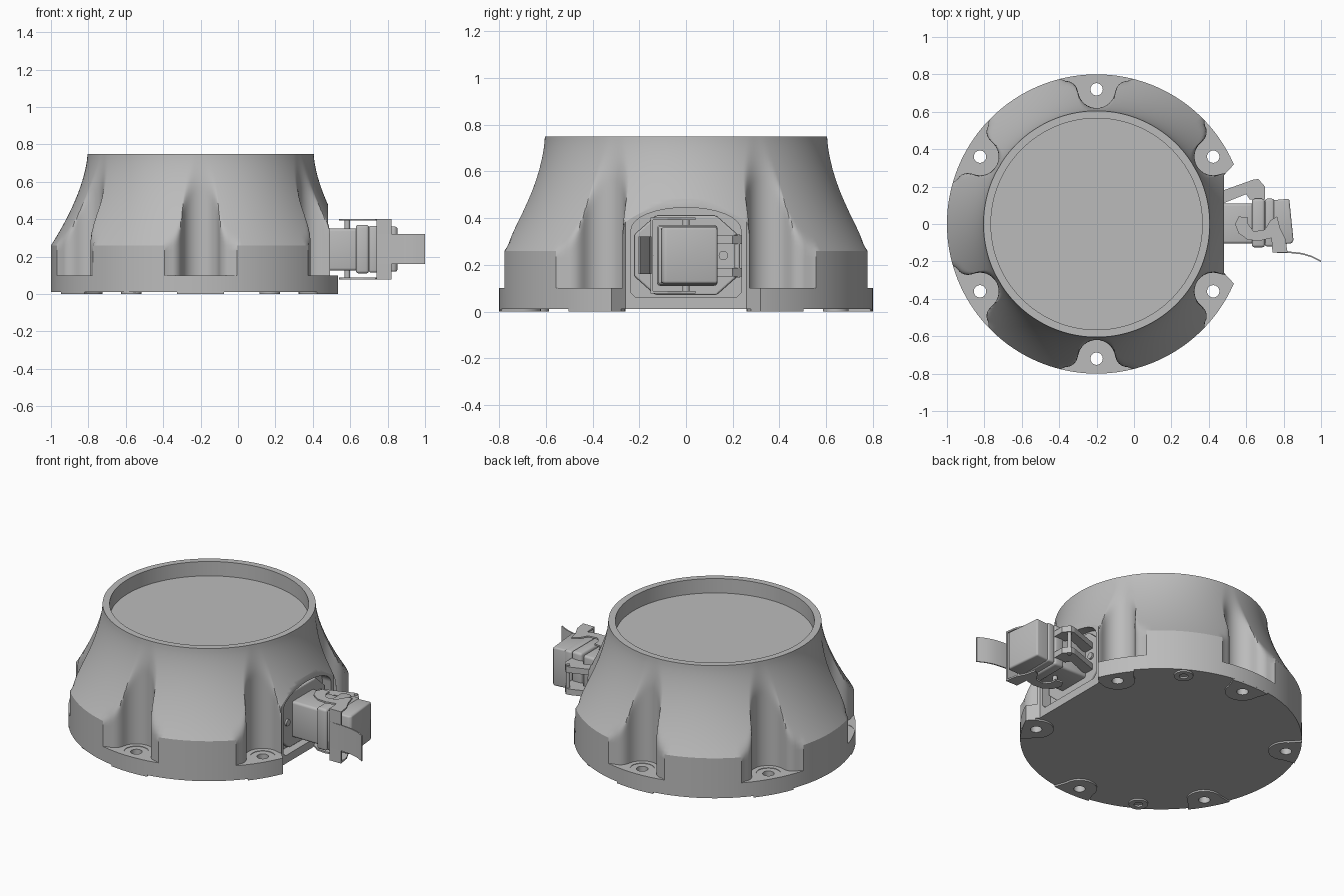
import bpy, bmesh
from math import sin, cos, pi, radians, atan2, hypot
from mathutils import Vector, Matrix

cube = bpy.data.objects.get("Cube")
if cube:
    bpy.data.objects.remove(cube, do_unlink=True)

GREY = (0.5, 0.5, 0.5, 1.0)
mat = bpy.data.materials.new("light grey metal")
mat.use_nodes = True
mat.diffuse_color = GREY
mat.node_tree.nodes["Principled BSDF"].inputs["Base Color"].default_value = GREY

CX = -0.2                       # axis of the round housing
BOLTS = [radians(30 + 60 * k) for k in range(6)]


def finish(name, bm):
    bmesh.ops.recalc_face_normals(bm, faces=bm.faces)
    mesh = bpy.data.meshes.new(name)
    bm.to_mesh(mesh)
    bm.free()
    mesh.materials.append(mat)
    ob = bpy.data.objects.new(name, mesh)
    bpy.context.collection.objects.link(ob)
    return ob


def add_prism(bm, pts, lo, hi, axis="Z"):
    put = (lambda p, h: (p[0], p[1], h)) if axis == "Z" else (lambda p, h: (h, p[0], p[1]))
    low, high = [[bm.verts.new(put(p, h)) for p in pts] for h in (lo, hi)]
    n = len(pts)
    bm.faces.new(low[::-1])
    bm.faces.new(high)
    for i in range(n):
        j = (i + 1) % n
        bm.faces.new((low[i], low[j], high[j], high[i]))


def prism(name, pts, lo, hi, axis="Z", bevel=0):
    bm = bmesh.new()
    add_prism(bm, pts, lo, hi, axis)
    bmesh.ops.recalc_face_normals(bm, faces=bm.faces)
    if bevel:
        bmesh.ops.bevel(bm, geom=bm.edges[:], offset=bevel, segments=3,
                        profile=0.5, affect="EDGES", clamp_overlap=True)
    return finish(name, bm)


def box(name, x, y, z, bevel=0):
    return prism(name, [(x[0], y[0]), (x[1], y[0]), (x[1], y[1]), (x[0], y[1])], *z, bevel=bevel)


def circle(cx, cy, r, n=32):
    return [(cx + r * cos(2 * pi * i / n), cy + r * sin(2 * pi * i / n)) for i in range(n)]


def polar(r, a):
    return CX + r * cos(a), r * sin(a)


def cut(ob, cutter):
    cutter.hide_render = True
    mod = ob.modifiers.new("cut", "BOOLEAN")
    mod.operation, mod.solver, mod.object = "DIFFERENCE", "EXACT", cutter
    bpy.context.view_layer.objects.active = ob
    bpy.ops.object.modifier_apply(modifier=mod.name)
    bpy.data.objects.remove(cutter, do_unlink=True)


def smooth(ob, angle=30):
    bpy.ops.object.select_all(action="DESELECT")
    ob.select_set(True)
    bpy.context.view_layer.objects.active = ob
    bpy.ops.object.shade_smooth_by_angle(angle=radians(angle))


# Outline of the housing: a round pocket with flared lips at each bolt
half = [(0.72 - 0.1 * cos(a), 0.1 * sin(a)) for a in [radians(10 * i) for i in range(9)]]
half += [(0.70 + 0.065 * sin(a), 0.165 - 0.065 * cos(a)) for a in [radians(15 * i) for i in range(1, 7)]]
half = [(atan2(v, u), hypot(u, v)) for u, v in half]
outline = []
for c in BOLTS:
    outline += [(c - a, r) for a, r in half[:0:-1]] + [(c + a, r) for a, r in half]
    outline += [(c + radians(14 + 2 * i), 0.86) for i in range(17)]


def flare(z):
    return 0.605 + 0.195 * min(1, (0.75 - z) / 0.49) ** 1.6


def soft_min(a, b, k=0.025):
    h = max(k - abs(a - b), 0) / k
    return min(a, b) - h * h * k / 4


# Housing: foot, scalloped flare, rim and recessed lid
rows = [(0.01, lambda r: 0.8), (0.1, lambda r: 0.8)]
levels = [0.1, 0.23, 0.26] + [0.26 + 0.49 * i / 24 for i in range(1, 25)]
rows += [(z, lambda r, z=z: soft_min(r, flare(z))) for z in levels]
rows += [(0.75, lambda r: 0.565), (0.66, lambda r: 0.565)]
bm = bmesh.new()
rings = [[bm.verts.new((*polar(f(r), a), z)) for a, r in outline] for z, f in rows]
n = len(outline)
for lo, hi in zip(rings, rings[1:]):
    for i in range(n):
        j = (i + 1) % n
        bm.faces.new((lo[i], lo[j], hi[j], hi[i]))
bm.faces.new(rings[0][::-1])
bm.faces.new(rings[-1])
bmesh.ops.remove_doubles(bm, verts=bm.verts[:], dist=0.0004)
housing = finish("housing", bm)

# Flat side and arched pocket for the connector
cut(housing, prism("flat_cutter", [(0.48, -0.26), (0.54, -0.325), (1, -0.325),
                                   (1, 0.325), (0.54, 0.325), (0.48, 0.26)], -0.1, 0.7))
arch = [(-0.215, 0.06), (0.215, 0.06), (0.235, 0.08)]
arch += [(0.235 * cos(a), 0.35 + 0.095 * sin(a)) for a in [pi * i / 16 for i in range(17)]]
arch += [(-0.235, 0.08)]
cut(housing, prism("pocket_cutter", arch, 0.42, 0.7, "X"))


# Bolt holes with shallow spot faces
def hole_cutter():
    bm = bmesh.new()
    for a in BOLTS:
        add_prism(bm, circle(*polar(0.72, a), 0.033), -0.1, 0.2)
    return finish("hole_cutter", bm)


def spot_cutter():
    bm = bmesh.new()
    for a in BOLTS:
        add_prism(bm, circle(*polar(0.72, a), 0.07), 0.097, 0.13)
    return finish("spot_cutter", bm)


cut(housing, spot_cutter())
cut(housing, hole_cutter())
smooth(housing)

# Pads under the foot
bm = bmesh.new()
for c in BOLTS:
    pts = [(0.72 - 0.1 * cos(radians(t)), 0.1 * sin(radians(t))) for t in range(-90, 91, 15)]
    pts += [(0.8 * cos(radians(t)), 0.8 * sin(radians(t))) for t in range(9, -10, -3)]
    add_prism(bm, [polar(hypot(u, v), c + atan2(v, u)) for u, v in pts], 0, 0.012)
bolt_pads = finish("bolt_pads", bm)
cut(bolt_pads, hole_cutter())
cut(bolt_pads, prism("pad_trim", [(0.48, -0.26), (0.54, -0.325), (1, -0.325),
                                  (1, 0.325), (0.54, 0.325), (0.48, 0.26)], -0.1, 0.7))
smooth(bolt_pads)
for k, deg in enumerate((60, 240)):
    pad = prism(f"locating_pad_{k + 1}", circle(*polar(0.74, radians(deg)), 0.055), 0, 0.012)
    cut(pad, prism("pin_cutter", circle(*polar(0.74, radians(deg)), 0.025), -0.1, 0.1))
    smooth(pad)

# Connector socket: mounting plate, screws, neck and collar
plate = [(0.13, 0.07), (0.22, 0.15), (0.22, 0.33), (0.13, 0.41)]
prism("mounting_plate", plate + [(-y, z) for y, z in plate[::-1]], 0.415, 0.45, "X", 0.008)
for s, side in ((1, "left"), (-1, "right")):
    smooth(prism(f"plate_screw_{side}", circle(s * 0.16, 0.24, 0.02, 20), 0.44, 0.462, "X"))
smooth(box("socket_neck", (0.42, 0.65), (-0.105, 0.11), (0.125, 0.35), 0.015))
smooth(box("socket_collar", (0.63, 0.70), (-0.125, 0.135), (0.11, 0.37), 0.015))
smooth(prism("pivot_pin", circle(0.585, 0, 0.015, 20), 0.078, 0.402))

# Protective hood
smooth(prism("hood", [(0.66, -0.11), (0.84, -0.105), (0.853, -0.09), (0.83, 0.135), (0.66, 0.12)],
             0.12, 0.36, bevel=0.018))
smooth(box("hood_lip", (0.70, 0.75), (-0.12, 0.135), (0.115, 0.365), 0.012))

# Hinge arms and hinge pin
for z, level in ((0.15, "lower"), (0.288, "upper")):
    prism(f"hinge_arm_{level}", [(0.45, 0.17), (0.64, 0.238), (0.665, 0.24), (0.70, 0.20),
                                 (0.70, 0.13), (0.62, 0.13), (0.60, 0.16), (0.45, 0.10)], z, z + 0.037)
smooth(prism("hinge_pin", circle(0.663, 0.22, 0.012, 16), 0.145, 0.33))

# Latch lever: two curved cheeks joined by a cross band, with a pull tab
cheek = [(0.56, 0.04), (0.54, 0.0), (0.56, -0.05), (0.61, -0.085), (0.67, -0.09), (0.735, -0.075),
         (0.74, -0.15), (0.82, -0.15), (0.81, -0.08), (0.78, -0.02), (0.765, 0.04), (0.73, 0.02),
         (0.70, -0.03), (0.64, -0.04), (0.61, 0.0), (0.61, 0.035)]
for z, level in ((0.078, "lower"), (0.392, "upper")):
    prism(f"latch_cheek_{level}", cheek, z, z + 0.01)
box("latch_band", (0.74, 0.82), (-0.152, -0.142), (0.078, 0.402))
path = [(0.74, -0.145), (0.84, -0.148), (0.90, -0.155), (0.95, -0.17), (1.0, -0.196)]
smooth(prism("pull_tab", path + [(x, y - 0.008) for x, y in path[::-1]], 0.16, 0.32))
